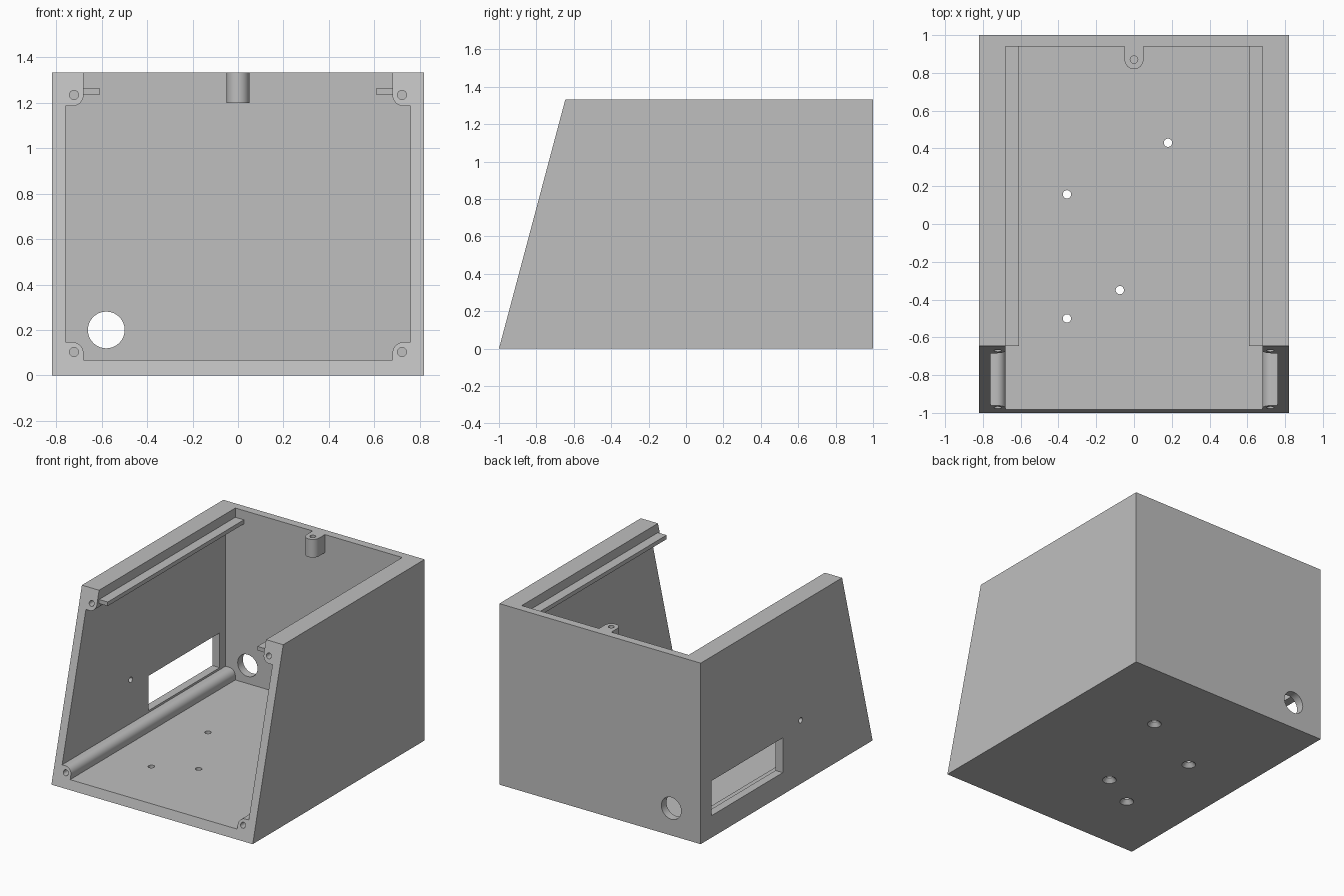
import bpy, bmesh
from math import cos, sin, radians
from mathutils import Vector

cube = bpy.data.objects.get("Cube")
if cube:
    bpy.data.objects.remove(cube, do_unlink=True)

W, H = 0.82, 1.333          # half width, height
FRONT_TOP = -0.645          # y of the sloped front at the top
WALL, FLOOR, BACK = 0.06, 0.067, 0.94
LIP = 0.68                  # inner edge of the corner rails

grey = bpy.data.materials.new("plain grey")
grey.use_nodes = True
grey.diffuse_color = (0.52, 0.52, 0.52, 1)
grey.node_tree.nodes["Principled BSDF"].inputs["Base Color"].default_value = grey.diffuse_color


def finish(name, bm):
    bmesh.ops.recalc_face_normals(bm, faces=bm.faces)
    mesh = bpy.data.meshes.new(name)
    bm.to_mesh(mesh)
    bm.free()
    mesh.materials.append(grey)
    obj = bpy.data.objects.new(name, mesh)
    bpy.context.collection.objects.link(obj)
    return obj


def prism(name, outline, sweep):
    """Extrude a flat outline of 3D points along a vector."""
    bm = bmesh.new()
    face = bm.faces.new([bm.verts.new(p) for p in outline])
    out = bmesh.ops.extrude_face_region(bm, geom=[face])["geom"]
    verts = [v for v in out if isinstance(v, bmesh.types.BMVert)]
    bmesh.ops.translate(bm, verts=verts, vec=sweep)
    return finish(name, bm)


def box(name, low, high):
    (x0, y0, z0), (x1, y1, z1) = low, high
    return prism(name, [(x0, y0, z0), (x1, y0, z0), (x1, y1, z0), (x0, y1, z0)],
                 (0, 0, z1 - z0))


def rod(name, start, end, r0, r1=None):
    """Round or tapered cutter between two points."""
    start, end = Vector(start), Vector(end)
    axis = end - start
    bm = bmesh.new()
    bmesh.ops.create_cone(bm, cap_ends=True, segments=32, radius1=r0,
                          radius2=r0 if r1 is None else r1, depth=axis.length)
    bmesh.ops.rotate(bm, verts=bm.verts,
                     matrix=Vector((0, 0, 1)).rotation_difference(axis).to_matrix())
    bmesh.ops.translate(bm, verts=bm.verts, vec=(start + end) / 2)
    return finish(name, bm)


def cut(target, cutter):
    cutter.hide_render = True
    mod = target.modifiers.new("cut", 'BOOLEAN')
    mod.operation, mod.solver, mod.object = 'DIFFERENCE', 'EXACT', cutter
    bpy.context.view_layer.objects.active = target
    bpy.ops.object.modifier_apply(modifier=mod.name)
    bpy.data.objects.remove(cutter, do_unlink=True)


def arc(cx, cy, r, a0, a1, steps=10):
    angles = [radians(a0 + (a1 - a0) * i / steps) for i in range(steps + 1)]
    return [(cx + r * cos(a), cy + r * sin(a)) for a in angles]


# Outer wedge with the sloped front
side = [(-1, 0), (1, 0), (1, H), (FRONT_TOP, H)]
housing = prism("housing", [(-W, y, z) for y, z in side], (2 * W, 0, 0))

# Cavity, leaving rounded screw rails along all four corners
inner = W - WALL
half = ([(LIP, H + 0.2)] + arc(0.73, 1.235, 0.05, 180, 270) + [(inner, 1.185), (inner, 0.147)]
        + arc(0.73, 0.097, 0.05, 90, 180) + [(LIP, FLOOR)])
section = half + [(-x, z) for x, z in reversed(half)]
cut(housing, prism("cavity_cutter", [(x, -1.2, z) for x, z in section], (0, BACK + 1.2, 0)))

# Side window, side pin hole and round cable hole in the back
cut(housing, box("window_cutter", (-W - 0.1, 0.045, 0.162), (-inner + 0.03, 0.872, 0.418)))
cut(housing, rod("pin_cutter", (-W - 0.1, -0.163, 0.468), (-LIP, -0.163, 0.468), 0.02))
cut(housing, rod("cable_cutter", (-0.58, 0.85, 0.2), (-0.58, 1.1, 0.2), 0.081))

# Blind screw holes in the front ends of the rails
for x in (-0.722, 0.722):
    for z in (0.103, 1.235):
        y = -1 + (FRONT_TOP + 1) * z / H
        cut(housing, rod("screw_cutter", (x, y - 0.1, z), (x, y + 0.2, z), 0.02))

# Countersunk mounting holes in the floor
for x, y in ((0.18, 0.43), (-0.355, 0.157), (-0.075, -0.35), (-0.355, -0.5)):
    cut(housing, rod("mount_cutter", (x, y, -0.1), (x, y, 0.12), 0.022))
    cut(housing, rod("countersink_cutter", (x, y, -0.01), (x, y, 0.03), 0.057, 0.02))

# Lid guide rails on both sides
guides = [box(name, (min(a, b), -0.645, 1.235), (max(a, b), BACK, 1.265))
          for name, a, b in (("left_guide", 0.61, LIP), ("right_guide", -0.61, -LIP))]

# Rounded lid screw post on the back wall
post_top = [(0.05, BACK)] + arc(0, 0.87, 0.05, 0, -180, 20) + [(-0.05, BACK)]
post = prism("lid_post", [(x, y, 1.2) for x, y in post_top], (0, 0, H - 1.2))
cut(post, rod("post_cutter", (0, 0.87, 1.23), (0, 0.87, H + 0.1), 0.02))

# Smooth the round parts, keep edges sharp
bpy.ops.object.select_all(action='DESELECT')
for obj in [housing, post] + guides:
    obj.select_set(True)
bpy.context.view_layer.objects.active = housing
bpy.ops.object.shade_smooth_by_angle(angle=radians(30))
